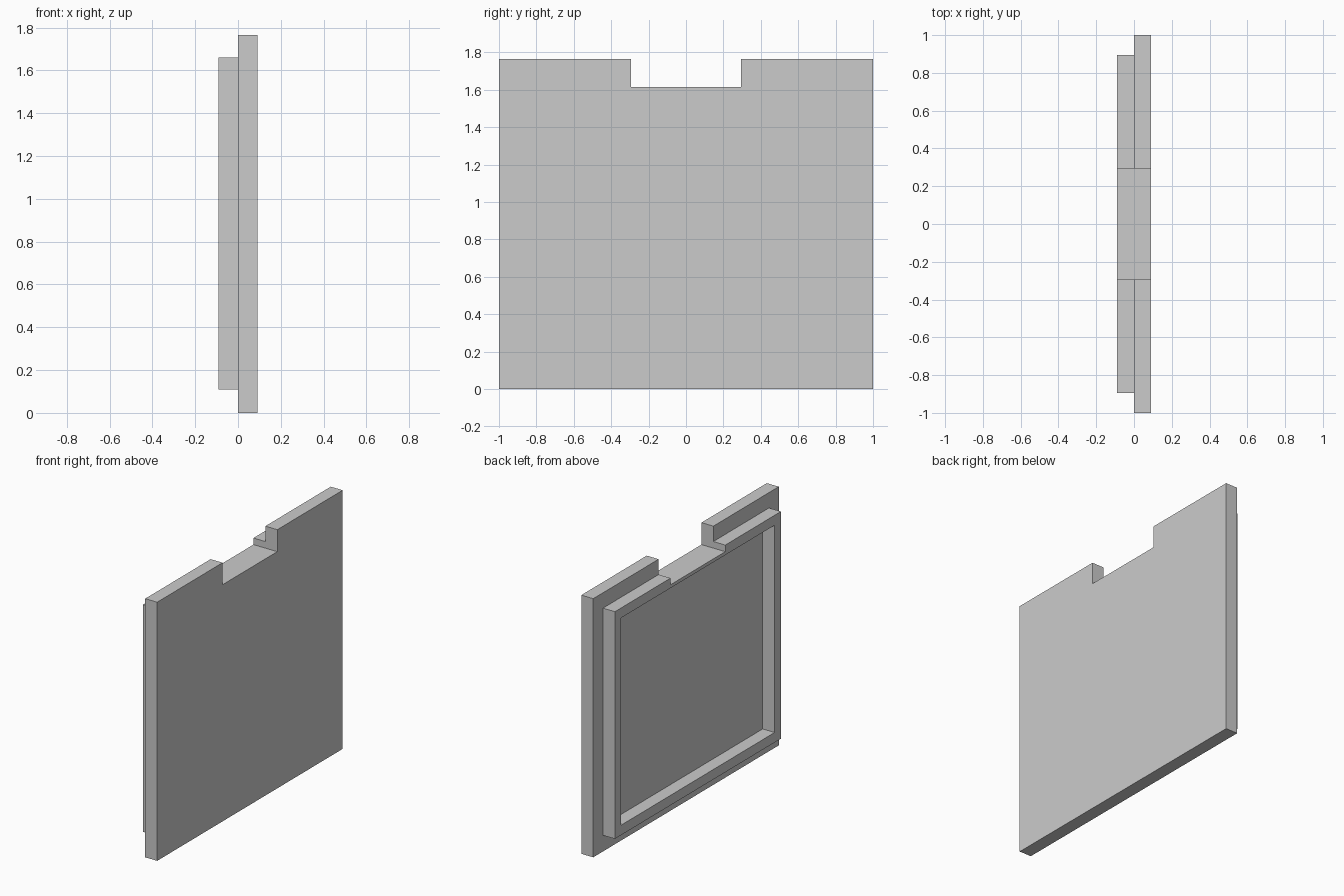
import bpy
import bmesh

cube = bpy.data.objects.get("Cube")
if cube:
    bpy.data.objects.remove(cube, do_unlink=True)

HALF_NOTCH = 0.295
NOTCH_Z = 1.615

grey = bpy.data.materials.new("plain_grey")
grey.use_nodes = True
colour = (0.6, 0.6, 0.6, 1)
grey.diffuse_color = colour
grey.node_tree.nodes["Principled BSDF"].inputs["Base Color"].default_value = colour


def outline(half, low, high, notch):
    """Rectangle in (y, z) whose top edge steps to the notch height."""
    right = [(half, low), (half, high), (HALF_NOTCH, high), (HALF_NOTCH, notch)]
    return right + [(-y, z) for y, z in reversed(right)]


def build(name, x0, x1, outer, inner=None):
    """Extrude an outline along x, as a solid plate or as a closed ring."""
    bm = bmesh.new()
    out = [bm.verts.new((x0, y, z)) for y, z in outer]
    if inner is None:
        bm.faces.new(out)
    else:
        # A flat inner top edge makes some points coincide; they merge below
        ins = [bm.verts.new((x0, y, z)) for y, z in inner]
        n = len(out)
        for i in range(n):
            j = (i + 1) % n
            bm.faces.new((out[i], out[j], ins[j], ins[i]))
        bmesh.ops.remove_doubles(bm, verts=bm.verts[:], dist=0.0001)
    grown = bmesh.ops.extrude_face_region(bm, geom=bm.faces[:], use_keep_orig=True)
    moved = [v for v in grown["geom"] if isinstance(v, bmesh.types.BMVert)]
    bmesh.ops.translate(bm, verts=moved, vec=(x1 - x0, 0, 0))
    bmesh.ops.recalc_face_normals(bm, faces=bm.faces[:])
    mesh = bpy.data.meshes.new(name)
    bm.to_mesh(mesh)
    bm.free()
    mesh.materials.append(grey)
    obj = bpy.data.objects.new(name, mesh)
    bpy.context.collection.objects.link(obj)
    return obj


# Notched cover plate
build("cover_plate", 0, 0.09, outline(1.0, 0, 1.765, NOTCH_Z))

# Raised rim on the inner side, thinned where the notch crosses it
RIM = 0.068
build("raised_rim", -0.09, 0,
      outline(0.895, 0.11, 1.66, NOTCH_Z),
      outline(0.895 - RIM, 0.11 + RIM, 1.66 - RIM, 1.66 - RIM))
